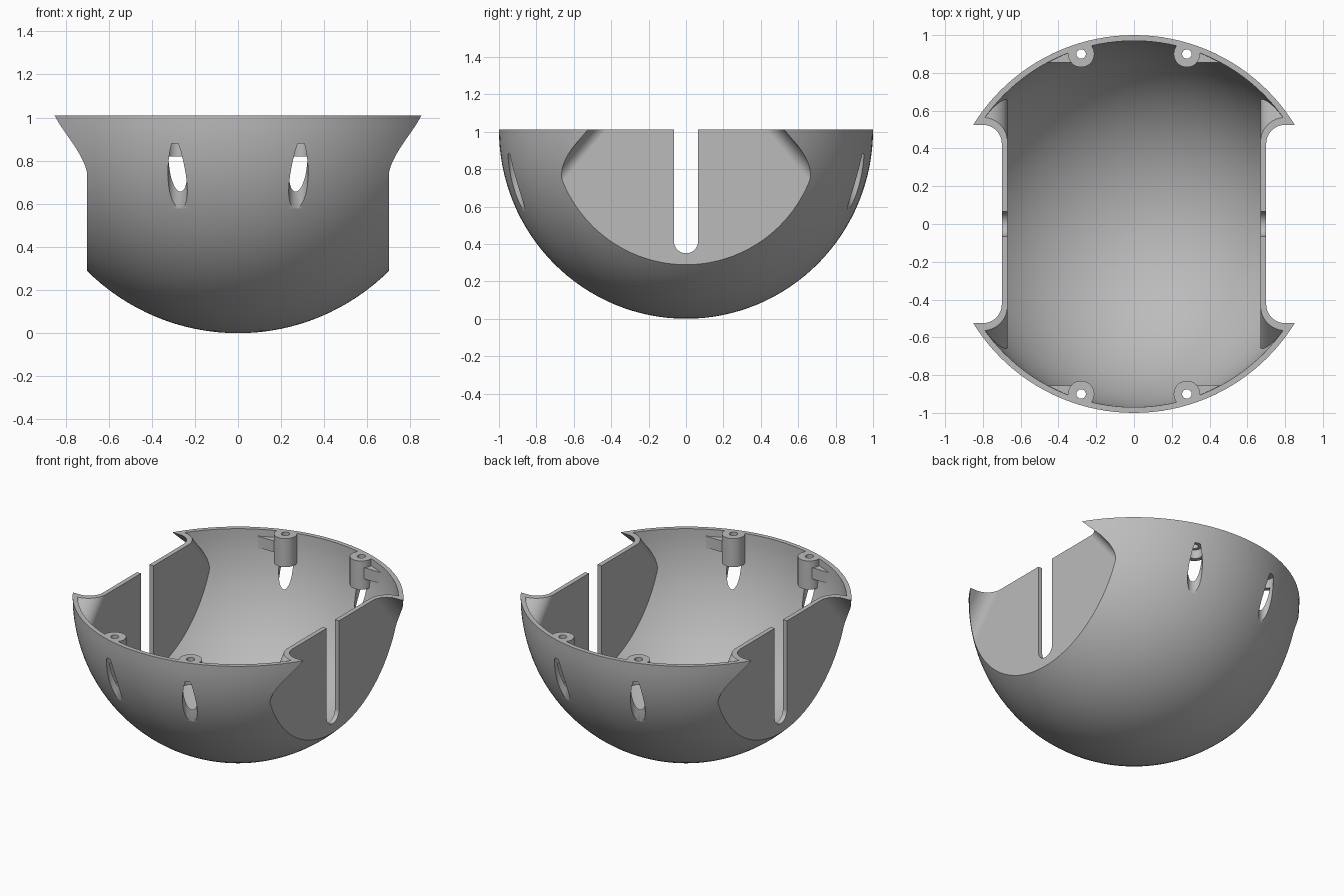
import bpy, bmesh, math
from mathutils import Matrix

if "Cube" in bpy.data.objects:
    bpy.data.objects.remove(bpy.data.objects["Cube"], do_unlink=True)

RIM = 1.01        # rim height
WALL = 0.03       # shell thickness
LEAN = 0.85       # slope of the side recess ends
helpers = []


def make(name, bm):
    bmesh.ops.recalc_face_normals(bm, faces=bm.faces)
    mesh = bpy.data.meshes.new(name)
    bm.to_mesh(mesh)
    bm.free()
    ob = bpy.data.objects.new(name, mesh)
    bpy.context.collection.objects.link(ob)
    return ob


def helper(name, bm):
    ob = make(name, bm)
    ob.hide_render = True
    helpers.append(ob)
    return ob


def ball(radius, height):
    bm = bmesh.new()
    bmesh.ops.create_uvsphere(bm, u_segments=128, v_segments=64, radius=1)
    bmesh.ops.scale(bm, vec=(radius, radius, height), verts=bm.verts)
    bmesh.ops.translate(bm, vec=(0, 0, RIM), verts=bm.verts)
    return bm


def cylinder(name, x, y, radius, low, high):
    bm = bmesh.new()
    bmesh.ops.create_cone(bm, cap_ends=True, segments=32, radius1=radius,
                          radius2=radius, depth=high - low,
                          matrix=Matrix.Translation((x, y, (low + high) / 2)))
    return helper(name, bm)


def box(name, lo, hi):
    bm = bmesh.new()
    bmesh.ops.create_cube(bm, size=1)
    for v in bm.verts:
        v.co = [a if c < 0 else b for a, b, c in zip(lo, hi, v.co)]
    return helper(name, bm)


def prism(name, rings):
    """Solid between two matching rings of points."""
    bm = bmesh.new()
    a, b = [[bm.verts.new(p) for p in ring] for ring in rings]
    bm.faces.new(a)
    bm.faces.new(b)
    for i in range(len(a)):
        j = (i + 1) % len(a)
        bm.faces.new((a[i], a[j], b[j], b[i]))
    return helper(name, bm)


def recess(name, side, grow):
    """Leaning, round-cornered block that flattens one side of the bowl."""
    depth, radius = 0.70 - grow, 0.10 + grow
    width = 0.525 + grow * math.hypot(1, LEAN)
    half = [(1.3, width)]
    for i in range(17):
        t = math.radians(90 + 90 * i / 16)
        half.append((depth + radius * (1 + math.cos(t)),
                     width - radius * (1 - math.sin(t))))
    rings = []
    for z in (-0.1, 1.2):
        shift = LEAN * (RIM - z)
        up = [(side * x, y + shift, z) for x, y in half]
        rings.append(up + [(x, -y, z) for x, y, z in reversed(up)])
    return prism(name, rings)


def cut(target, tool):
    mod = target.modifiers.new("cut", "BOOLEAN")
    mod.operation = "DIFFERENCE"
    mod.solver = "EXACT"
    mod.object = tool
    bpy.context.view_layer.objects.active = target
    bpy.ops.object.modifier_apply(modifier=mod.name)


# Outer bowl, closed flat at the rim
bm = ball(1.0, RIM)
bmesh.ops.bisect_plane(bm, geom=bm.verts[:] + bm.edges[:] + bm.faces[:],
                       plane_co=(0, 0, RIM + 0.0005), plane_no=(0, 0, 1),
                       clear_outer=True)
bmesh.ops.holes_fill(bm, edges=[e for e in bm.edges if e.is_boundary], sides=0)
shell = make("bowl_shell", bm)

# Inner cavity follows the outer form at wall thickness
cavity = helper("cavity", ball(1 - WALL, RIM - WALL))
for s in (-1, 1):
    cut(shell, recess("side_recess", s, 0))
    cut(cavity, recess("inner_side_recess", s, WALL))

# Screw bosses and their gusset tabs are left standing in the cavity
corners = [(sx, sy) for sx in (-1, 1) for sy in (-1, 1)]
for sx, sy in corners:
    cut(cavity, cylinder("boss", sx * 0.28, sy * 0.90, 0.07, 0.82, 2.2))
    xs, ys = sorted((sx * 0.30, sx * 0.56)), sorted((sy * 0.855, sy * 1.1))
    cut(cavity, box("tab", (xs[0], ys[0], 0.89), (xs[1], ys[1], 0.965)))
cut(shell, cavity)

# Screw holes, with wide head channels that break out through the bowl
for sx, sy in corners:
    cut(shell, cylinder("screw_hole", sx * 0.28, sy * 0.90, 0.025, 0.8, 1.2))
    cut(shell, cylinder("head_channel", sx * 0.28, sy * 0.907, 0.045, 0.4, 0.88))

# Round-bottomed slot in each flat side
slot = [(0.065, 1.3)]
for i in range(25):
    t = -math.pi * i / 24
    slot.append((0.065 * math.cos(t), 0.415 + 0.065 * math.sin(t)))
slot.append((-0.065, 1.3))
for s in (-1, 1):
    cut(shell, prism("slot", [[(s * x, y, z) for y, z in slot] for x in (0.6, 0.8)]))

for ob in helpers:
    bpy.data.objects.remove(ob, do_unlink=True)

# Grey plastic
grey = bpy.data.materials.new("grey_plastic")
grey.use_nodes = True
color = (0.5, 0.5, 0.5, 1)
grey.diffuse_color = color
grey.node_tree.nodes["Principled BSDF"].inputs["Base Color"].default_value = color
shell.data.materials.clear()
shell.data.materials.append(grey)
for p in shell.data.polygons:
    p.material_index = 0

# Smooth curves, crisp edges
bpy.ops.object.select_all(action="DESELECT")
shell.select_set(True)
bpy.context.view_layer.objects.active = shell
bpy.ops.object.shade_smooth_by_angle(angle=math.radians(30))
normals = shell.modifiers.new("even_normals", "WEIGHTED_NORMAL")
normals.keep_sharp = True
